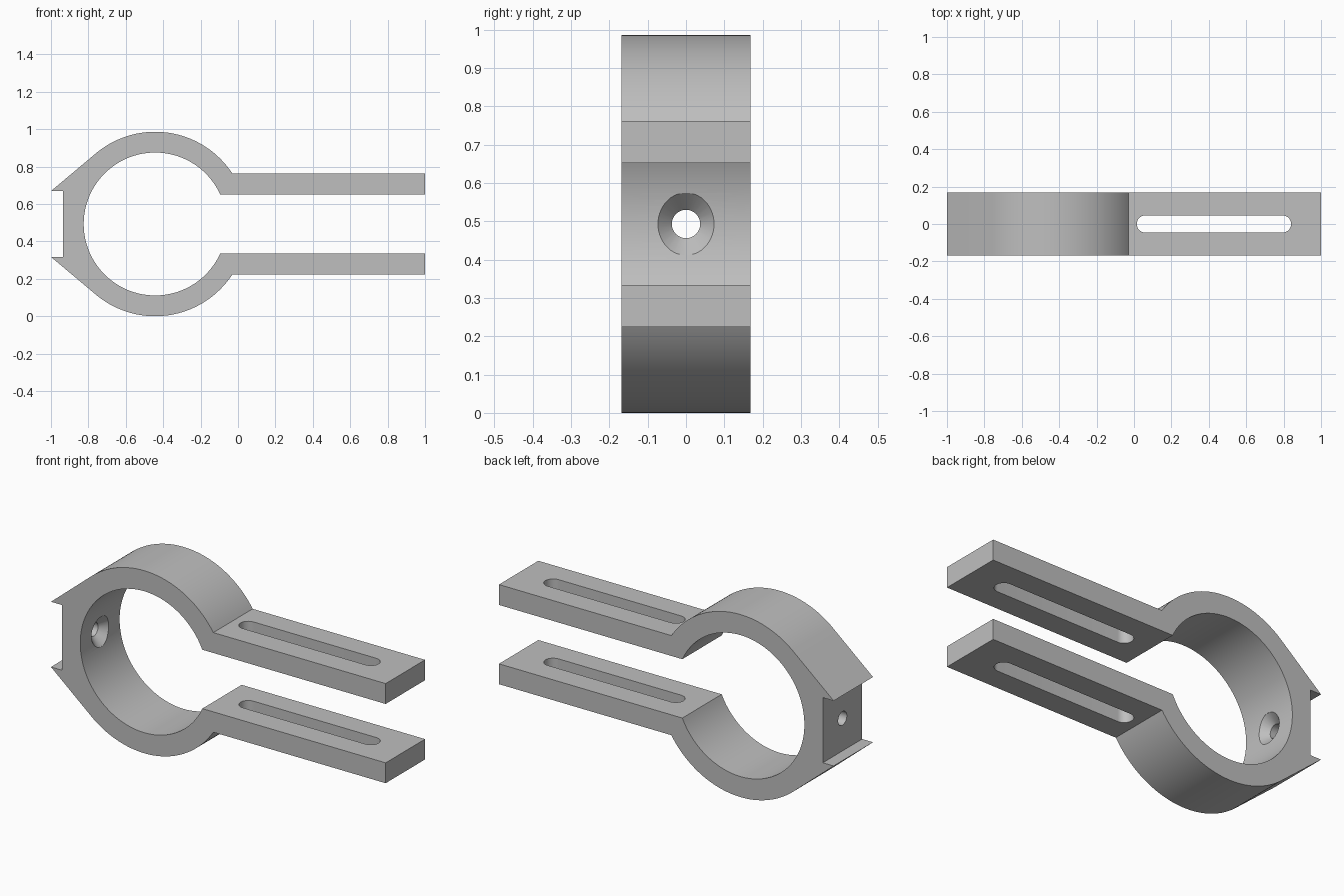
import bpy, bmesh
from math import sin, cos, pi, radians, asin, acos, atan2, hypot
from mathutils import Matrix, Vector

cube = bpy.data.objects.get("Cube")
if cube:
    bpy.data.objects.remove(cube, do_unlink=True)

CX, CZ = -0.443, 0.493       # ring centre
R_OUT, R_IN = 0.493, 0.382   # ring radii
ARM_OUT, ARM_IN = 0.269, 0.159   # arm heights from the mid plane
TIP, NOTCH = 0.176, -0.935   # prong half gap and notch floor
HALF_W = 0.168

grey = bpy.data.materials.new("clamp grey")
grey.use_nodes = True
COLOUR = (0.52, 0.52, 0.52, 1)
grey.diffuse_color = COLOUR
grey.node_tree.nodes["Principled BSDF"].inputs["Base Color"].default_value = COLOUR


def arc(radius, start, end, steps):
    angles = [start + (end - start) * i / steps for i in range(steps + 1)]
    return [(CX + radius * cos(a), radius * sin(a)) for a in angles]


def extruded(name, points, axis):
    """Solid from a closed outline, extruded along y or z."""
    bm = bmesh.new()
    if axis == "y":
        verts = [bm.verts.new((u, -HALF_W, CZ + v)) for u, v in points]
        move = Vector((0, 2 * HALF_W, 0))
    else:
        verts = [bm.verts.new((u, v, -0.2)) for u, v in points]
        move = Vector((0, 0, 1.4))
    face = bm.faces.new(verts)
    new = bmesh.ops.extrude_face_region(bm, geom=[face])["geom"]
    bmesh.ops.translate(bm, vec=move, verts=[g for g in new if isinstance(g, bmesh.types.BMVert)])
    bmesh.ops.recalc_face_normals(bm, faces=bm.faces)
    return to_object(name, bm)


def to_object(name, bm):
    mesh = bpy.data.meshes.new(name)
    bm.to_mesh(mesh)
    bm.free()
    obj = bpy.data.objects.new(name, mesh)
    mesh.materials.append(grey)
    bpy.context.collection.objects.link(obj)
    return obj


# Upper half outline: arm, inner ring | outer ring, tangent prong, notch
a_in, a_out = asin(ARM_IN / R_IN), asin(ARM_OUT / R_OUT)
dx, dz = -1 - CX, TIP
tangent = atan2(dz, dx) - acos(R_OUT / hypot(dx, dz))
outer = [(1, ARM_OUT)] + arc(R_OUT, a_out, tangent, 48) + [(-1, TIP), (NOTCH, TIP)]
inner = arc(R_IN, a_in, 2 * pi - a_in, 128)


def mirrored(points):
    return [(x, -z) for x, z in reversed(points)]


outline = outer + mirrored(outer) + [(1, -ARM_IN)] + inner[::-1] + [(1, ARM_IN)]
clamp = extruded("clamp_body", outline, "y")

# Slot cutter through both arms
SLOT_R, SLOT_A, SLOT_B = 0.046, 0.061, 0.794
half = [pi * i / 16 - pi / 2 for i in range(17)]
slot = [(SLOT_B + SLOT_R * cos(a), SLOT_R * sin(a)) for a in half]
slot += [(SLOT_A - SLOT_R * cos(a), -SLOT_R * sin(a)) for a in half]
slot_cutter = extruded("slot_cutter", slot, "z")

# Countersunk screw hole cutter, revolved about the x axis
HOLE_R, SINK_R, DEPTH = 0.037, 0.081, 0.045
x_in = CX - R_IN + 0.008
profile = [(-1.1, 0), (-1.1, HOLE_R), (x_in - DEPTH, HOLE_R),
           (x_in, SINK_R), (x_in + 0.1, SINK_R), (x_in + 0.1, 0)]
bm = bmesh.new()
verts = [bm.verts.new((x, 0, r)) for x, r in profile]
edges = [bm.edges.new(pair) for pair in zip(verts, verts[1:])]
bmesh.ops.spin(bm, geom=verts + edges, cent=(0, 0, 0), axis=(1, 0, 0),
               angle=2 * pi, steps=48, use_duplicate=False)
bmesh.ops.remove_doubles(bm, verts=bm.verts, dist=0.0001)
bmesh.ops.recalc_face_normals(bm, faces=bm.faces)
bmesh.ops.transform(bm, matrix=Matrix.Translation((0, 0, CZ)), verts=bm.verts)
screw_cutter = to_object("screw_hole_cutter", bm)

# Cut the openings and bake the result
bpy.ops.object.select_all(action="DESELECT")
bpy.context.view_layer.objects.active = clamp
clamp.select_set(True)
for cutter in (slot_cutter, screw_cutter):
    mod = clamp.modifiers.new(cutter.name, "BOOLEAN")
    mod.object = cutter
    mod.operation = "DIFFERENCE"
    mod.solver = "EXACT"
    bpy.ops.object.modifier_apply(modifier=mod.name)
    bpy.data.objects.remove(cutter, do_unlink=True)

bpy.ops.object.shade_smooth_by_angle(angle=radians(25))
